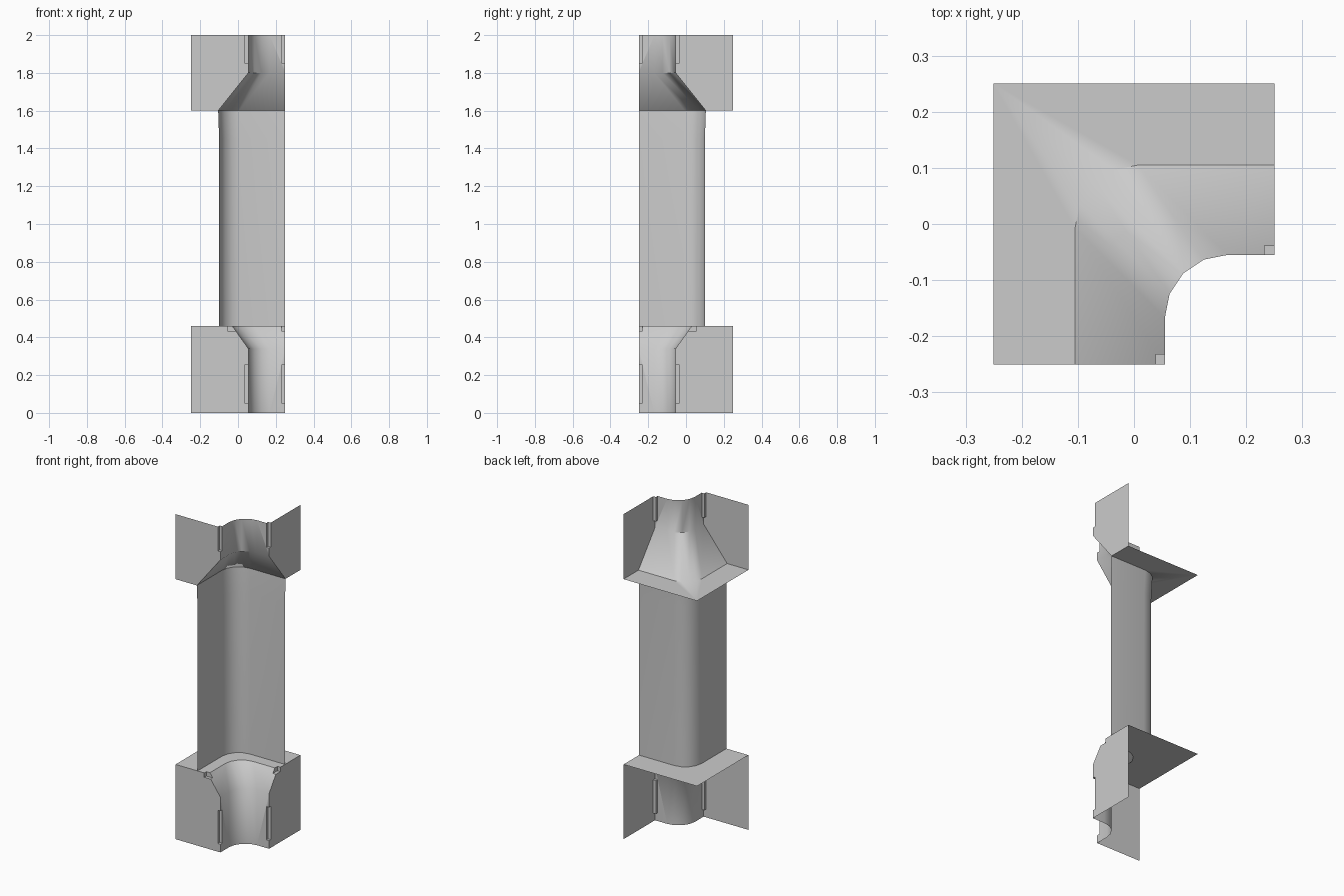
import bpy, bmesh
from math import sin, cos, pi, radians
from mathutils import Vector

if "Cube" in bpy.data.objects:
    bpy.data.objects.remove(bpy.data.objects["Cube"])

H = 0.25      # half footprint
R = 0.112     # corner radius


def path(p, n=4):
    """Rounded corner line, p = distance the wall stands into the room."""
    c = Vector((p + R, -p - R))
    arc = [(c.x + R * cos(pi / 2 + i * pi / 2 / n), c.y + R * sin(pi / 2 + i * pi / 2 / n))
           for i in range(n + 1)]
    return [(H, -p)] + arc + [(p, -H)]


def loft(name, levels, solid):
    """Stack corner lines at (z, p) levels; solid adds the back corners and lids."""
    bm = bmesh.new()
    back = [(-H, -H), (-H, H), (H, H)] if solid else []
    rings = [[bm.verts.new((x, y, z)) for x, y in path(p) + back] for z, p in levels]
    n = len(rings[0])
    for a, b in zip(rings, rings[1:]):
        for i in range(n if solid else n - 1):
            j = (i + 1) % n
            bm.faces.new((a[i], a[j], b[j], b[i]))
    if solid:
        bm.faces.new(rings[0][::-1])
        bm.faces.new(rings[-1])
        bmesh.ops.recalc_face_normals(bm, faces=bm.faces)
    else:
        bmesh.ops.reverse_faces(bm, faces=[f for f in bm.faces
                                           if f.normal.dot((1, -1, 0)) < -0.01])
        bm.normal_update()
    me = bpy.data.meshes.new(name)
    bm.to_mesh(me)
    bm.free()
    ob = bpy.data.objects.new(name, me)
    bpy.context.collection.objects.link(ob)
    return ob


def select(ob):
    bpy.ops.object.select_all(action='DESELECT')
    ob.select_set(True)
    bpy.context.view_layer.objects.active = ob


def cut_notch(ob, p0, p1, z0, z1, depth):
    """Cut a box out of the wall edge at both ends of the corner."""
    for mirrored in (False, True):
        cen, dim = [H, -(p0 + p1) / 2], [2 * depth, p1 - p0]
        if mirrored:
            cen, dim = [-cen[1], -cen[0]], dim[::-1]
        bpy.ops.mesh.primitive_cube_add(size=1, location=(*cen, (z0 + z1) / 2))
        box = bpy.context.object
        box.scale = (*dim, z1 - z0)
        select(box)
        bpy.ops.object.transform_apply(location=True, rotation=True, scale=True)
        select(ob)
        m = ob.modifiers.new("notch", 'BOOLEAN')
        m.operation, m.solver, m.object = 'DIFFERENCE', 'EXACT', box
        bpy.ops.object.modifier_apply(modifier=m.name)
        bpy.data.objects.remove(box)


def open_up(ob, z):
    """Remove the hidden back sides and the lid at height z."""
    bm = bmesh.new()
    bm.from_mesh(ob.data)
    gone = [f for f in bm.faces if any(
        all(abs(v.co[ax] - val) < 1e-4 for v in f.verts)
        for ax, val in ((0, -H), (1, H), (2, z)))]
    bmesh.ops.delete(bm, geom=gone, context='FACES')
    bm.to_mesh(ob.data)
    bm.free()


# lower block with sloped shoulder and ledge
lower = loft("lower_wall_block", [(0, 0.055), (0.34, 0.055), (0.46, -0.03)], True)
cut_notch(lower, 0.038, 0.08, 0.05, 0.255, 0.018)
cut_notch(lower, -0.055, 0.03, 0.433, 0.50, 0.02)
open_up(lower, 0)

# upper block with overhanging slope
upper = loft("upper_wall_block", [(1.6, -0.105), (1.8, 0.055), (2.0, 0.055)], True)
cut_notch(upper, 0.038, 0.08, 1.85, 2.1, 0.018)
open_up(upper, 2.0)

# recessed middle wall
middle = loft("middle_wall_panel", [(0.46, -0.1), (1.45, -0.1), (1.6, -0.105)], False)

for ob in (lower, upper, middle):
    select(ob)
    bpy.ops.object.shade_smooth_by_angle(angle=radians(45))
